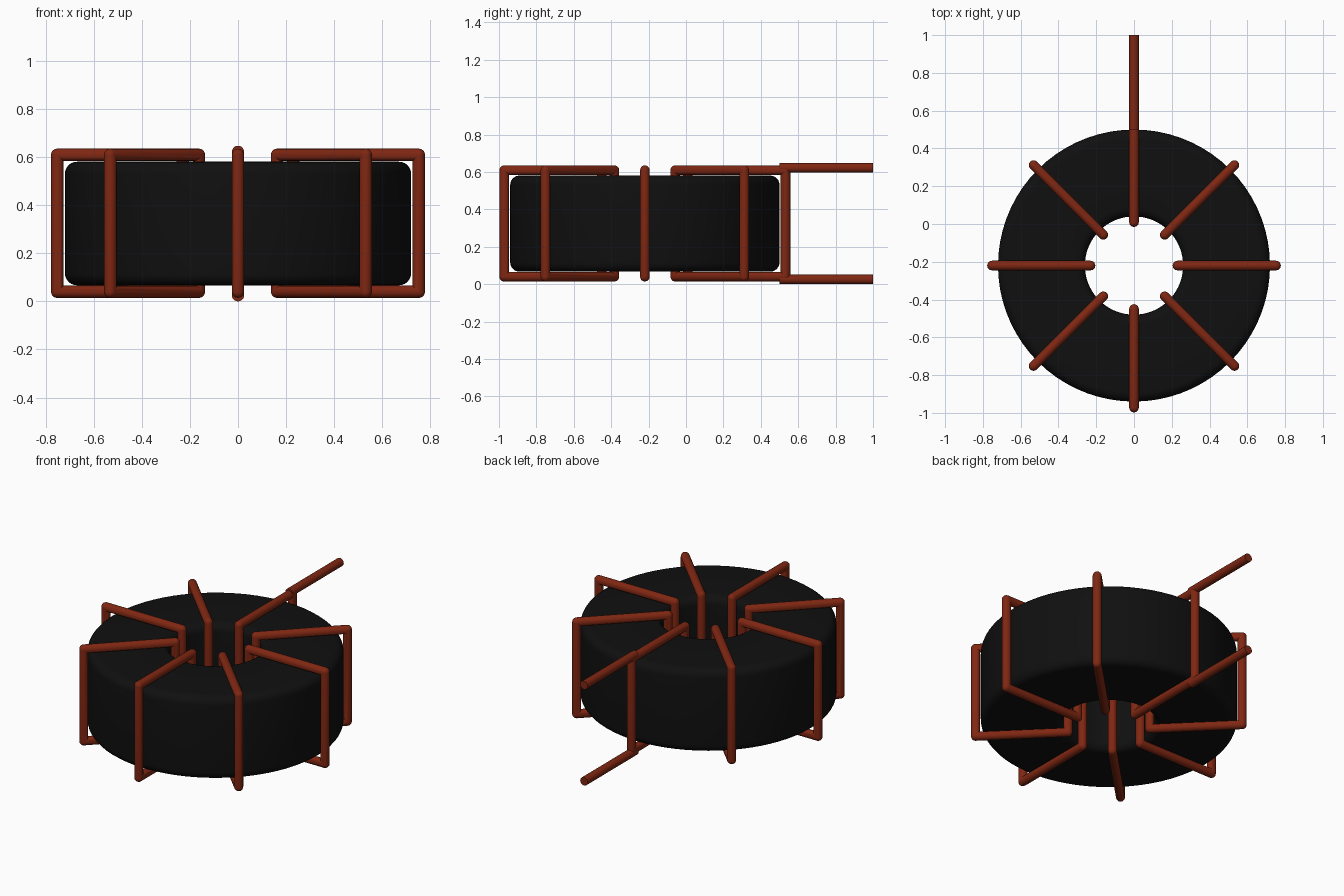
import bpy, bmesh
from math import sin, cos, pi, radians
from mathutils import Matrix, Vector

cube = bpy.data.objects.get("Cube")
if cube:
    bpy.data.objects.remove(cube)

CENTRE_Y = -0.22
WIRE = 0.0255


def material(name, rgb):
    m = bpy.data.materials.new(name)
    m.use_nodes = True
    m.diffuse_color = (*rgb, 1)
    m.node_tree.nodes["Principled BSDF"].inputs["Base Color"].default_value = (*rgb, 1)
    return m


ferrite = material("black ferrite", (0.005, 0.005, 0.005))
copper = material("red copper", (0.215, 0.02, 0.006))


def finish(bm, name, mat, angle=40):
    bmesh.ops.remove_doubles(bm, verts=bm.verts, dist=1e-5)
    bmesh.ops.recalc_face_normals(bm, faces=bm.faces)
    mesh = bpy.data.meshes.new(name)
    bm.to_mesh(mesh)
    bm.free()
    mesh.materials.append(mat)
    obj = bpy.data.objects.new(name, mesh)
    bpy.context.collection.objects.link(obj)
    bpy.ops.object.select_all(action='DESELECT')
    obj.select_set(True)
    bpy.context.view_layer.objects.active = obj
    bpy.ops.object.shade_smooth_by_angle(angle=radians(angle))
    return obj


def skin_rings(bm, rings):
    """Join closed rings of points into a closed tube."""
    rows = [[bm.verts.new(p) for p in ring] for ring in rings]
    for a, b in zip(rows, rows[1:] + rows[:1]):
        for i in range(len(a)):
            j = (i + 1) % len(a)
            bm.faces.new((a[i], a[j], b[j], b[i]))


def rounded_rect(cx, cz, hx, hz, r, steps=6):
    """Corner arcs of a rectangle in the radius/height plane."""
    pts = []
    for q, (sx, sz) in enumerate(((1, 1), (-1, 1), (-1, -1), (1, -1))):
        for k in range(steps + 1):
            a = (q + k / steps) * pi / 2
            if r > 0:
                dx, dz = r * cos(a), r * sin(a)
            else:
                dx, dz = r * sx, r * sz
            pts.append((cx + sx * hx + dx, cz + sz * hz + dz))
    return pts


# Ring core: rounded rectangle turned about the vertical axis
bm = bmesh.new()
bevel = 0.05
section = rounded_rect(0.49, 0.324, 0.23 - bevel, 0.257 - bevel, bevel)
SIDES = 72
skin_rings(bm, [[(r * cos(2 * pi * i / SIDES), CENTRE_Y + r * sin(2 * pi * i / SIDES), z)
                 for r, z in section] for i in range(SIDES)])
finish(bm, "ring_core", ferrite)


# Wire turns: round wire bent into a rectangle around the core
def wire_turn(name, turn):
    bm = bmesh.new()
    rings = []
    for i in range(16):
        t = 2 * pi * i / 16
        loop = rounded_rect(0.491, 0.325, 0.261, 0.285, WIRE * cos(t))
        rings.append([(x, WIRE * sin(t), z) for x, z in loop])
    skin_rings(bm, rings)
    bmesh.ops.remove_doubles(bm, verts=bm.verts, dist=1e-5)
    place = Matrix.Translation((0, CENTRE_Y, 0)) @ Matrix.Rotation(turn, 4, 'Z')
    bmesh.ops.transform(bm, matrix=place, verts=bm.verts)
    finish(bm, name, copper)


for n in range(8):
    wire_turn(f"wire_turn_{n + 1}", n * pi / 4)


# Straight leads leaving the back turn
for name, z in (("upper_lead", 0.622), ("lower_lead", WIRE)):
    bm = bmesh.new()
    place = Matrix.Translation(Vector((0, 0.75, z))) @ Matrix.Rotation(pi / 2, 4, 'X')
    bmesh.ops.create_cone(bm, cap_ends=True, segments=20, radius1=WIRE, radius2=WIRE,
                          depth=0.5, matrix=place)
    finish(bm, name, copper)
